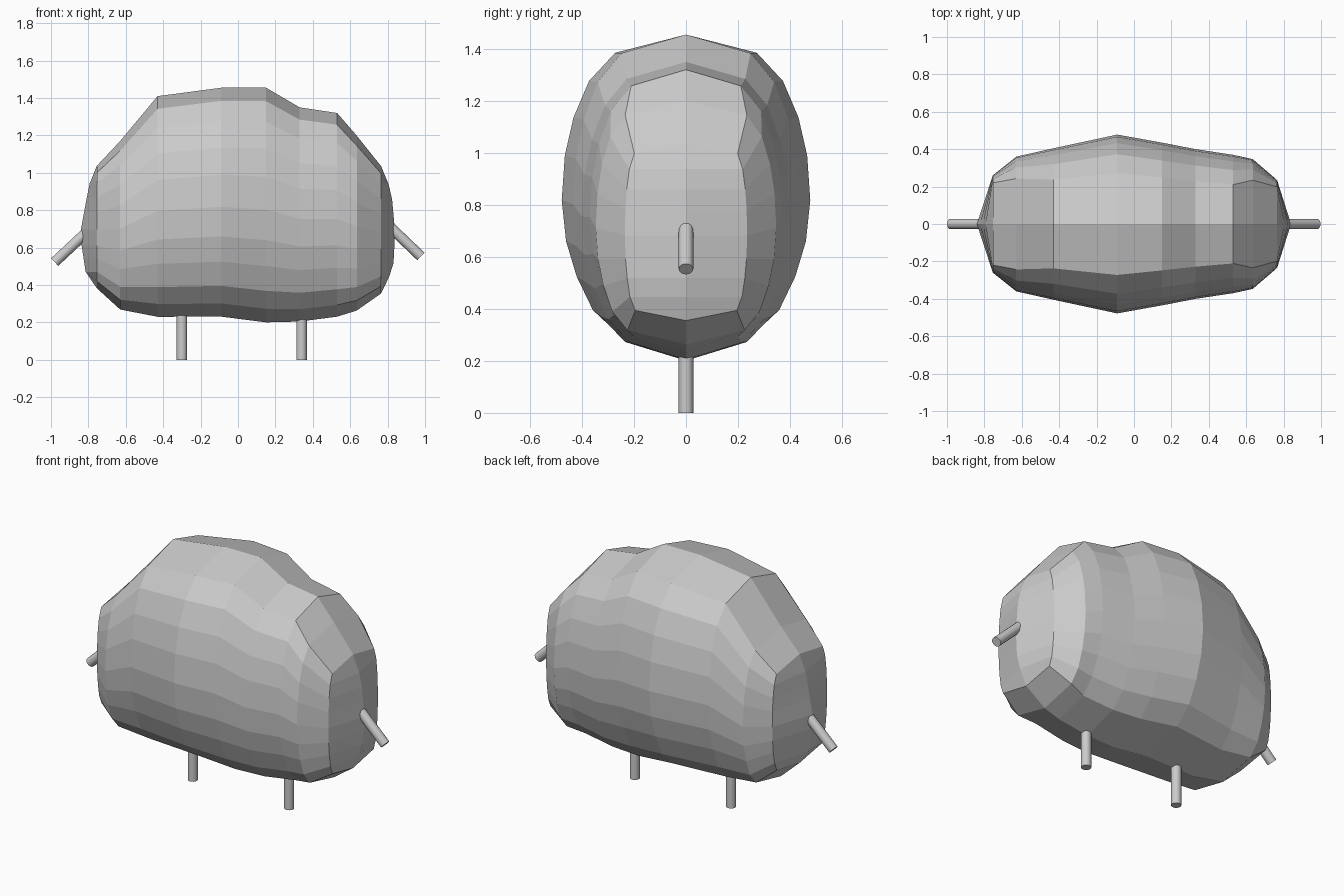
import bpy, bmesh, math
from mathutils import Vector

if "Cube" in bpy.data.objects:
    bpy.data.objects.remove(bpy.data.objects["Cube"])

# Front silhouette of the body (x, z), running once around
OUTLINE = [(-.845, .67), (-.81, .86), (-.78, 1.01), (-.67, 1.13), (-.56, 1.24), (-.43, 1.41),
           (-.09, 1.455), (.15, 1.455), (.33, 1.35), (.53, 1.32), (.66, 1.17),
           (.77, 1.03), (.82, .9), (.84, .68), (.83, .49), (.765, .355), (.655, .27),
           (.51, .225), (.33, .205), (.12, .2), (-.15, .24), (-.42, .23), (-.58, .237),
           (-.67, .295), (-.81, .44)]
# Columns: x, greatest half depth, exponent (small = boxier section)
COLUMNS = [(-.755, .26, .3), (-.63, .36, .7), (-.43, .405, .95), (-.09, .478, 1), (.15, .435, 1),
           (.33, .4, 1), (.53, .37, 1), (.635, .347, .7), (.765, .235, .3)]
# Rows: height from middle (0) to rim (1), share of the half depth
ROWS = [(-.88, .54), (-.72, .75), (-.5, .88), (-.27, .965), (0, 1),
        (.27, .975), (.5, .905), (.72, .78), (.89, .57)]


def span(axis, value):
    """Lowest and highest other coordinate where the outline crosses a value."""
    hits = []
    for p, q in zip(OUTLINE, OUTLINE[1:] + OUTLINE[:1]):
        a, b = p[axis], q[axis]
        if a != b and min(a, b) <= value <= max(a, b):
            t = (value - a) / (b - a)
            hits.append(p[1 - axis] + t * (q[1 - axis] - p[1 - axis]))
    return min(hits), max(hits)


def build_body():
    bm = bmesh.new()
    nc, nr = len(COLUMNS), len(ROWS)
    # Walk around the edge of the grid
    edge = ([(i, 0) for i in range(nc)] + [(nc - 1, j) for j in range(1, nr)]
            + [(i, nr - 1) for i in range(nc - 2, -1, -1)] + [(0, j) for j in range(nr - 2, 0, -1)])

    def height(i, t):
        lo, hi = span(0, COLUMNS[i][0])
        mid = lo + .48 * (hi - lo)
        return mid + t * ((hi - mid) if t > 0 else (mid - lo))

    # Sharp rim in the middle plane
    rim = []
    for i, j in edge:
        x = COLUMNS[i][0]
        if j in (0, nr - 1):
            z = height(i, -1 if j == 0 else 1)
        else:
            z = height(i, ROWS[j][0])
            x = span(1, z)[0 if i == 0 else 1]
        rim.append(bm.verts.new((x, 0, z)))

    # Bulging front and back
    for side in (-1, 1):
        grid = [[bm.verts.new((x, side * w * p ** e, height(i, t))) for t, p in ROWS]
                for i, (x, w, e) in enumerate(COLUMNS)]
        for i in range(nc - 1):
            for j in range(nr - 1):
                bm.faces.new((grid[i][j], grid[i + 1][j], grid[i + 1][j + 1], grid[i][j + 1]))
        for k, (i, j) in enumerate(edge):
            m = (k + 1) % len(edge)
            a, b = edge[m]
            bm.faces.new((rim[k], rim[m], grid[a][b], grid[i][j]))
    bmesh.ops.recalc_face_normals(bm, faces=bm.faces)
    mesh = bpy.data.meshes.new("body")
    bm.to_mesh(mesh)
    bm.free()
    bpy.context.collection.objects.link(bpy.data.objects.new("body", mesh))


def rod(name, start, end, radius=.028):
    a, b = Vector(start), Vector(end)
    d = b - a
    bpy.ops.mesh.primitive_cylinder_add(vertices=16, radius=radius, depth=d.length,
                                        location=(a + b) / 2,
                                        rotation=d.to_track_quat('Z', 'Y').to_euler())
    bpy.context.object.name = name
    bpy.ops.object.shade_smooth_by_angle(angle=math.radians(30))


build_body()

# Stick legs and drooping stick arms
rod("left_leg", (-.3, 0, 0), (-.3, 0, .3))
rod("right_leg", (.34, 0, 0), (.34, 0, .3))
rod("left_arm", (-.78, 0, .71), (-.98, 0, .523))
rod("right_arm", (.79, 0, .733), (.978, 0, .553))
